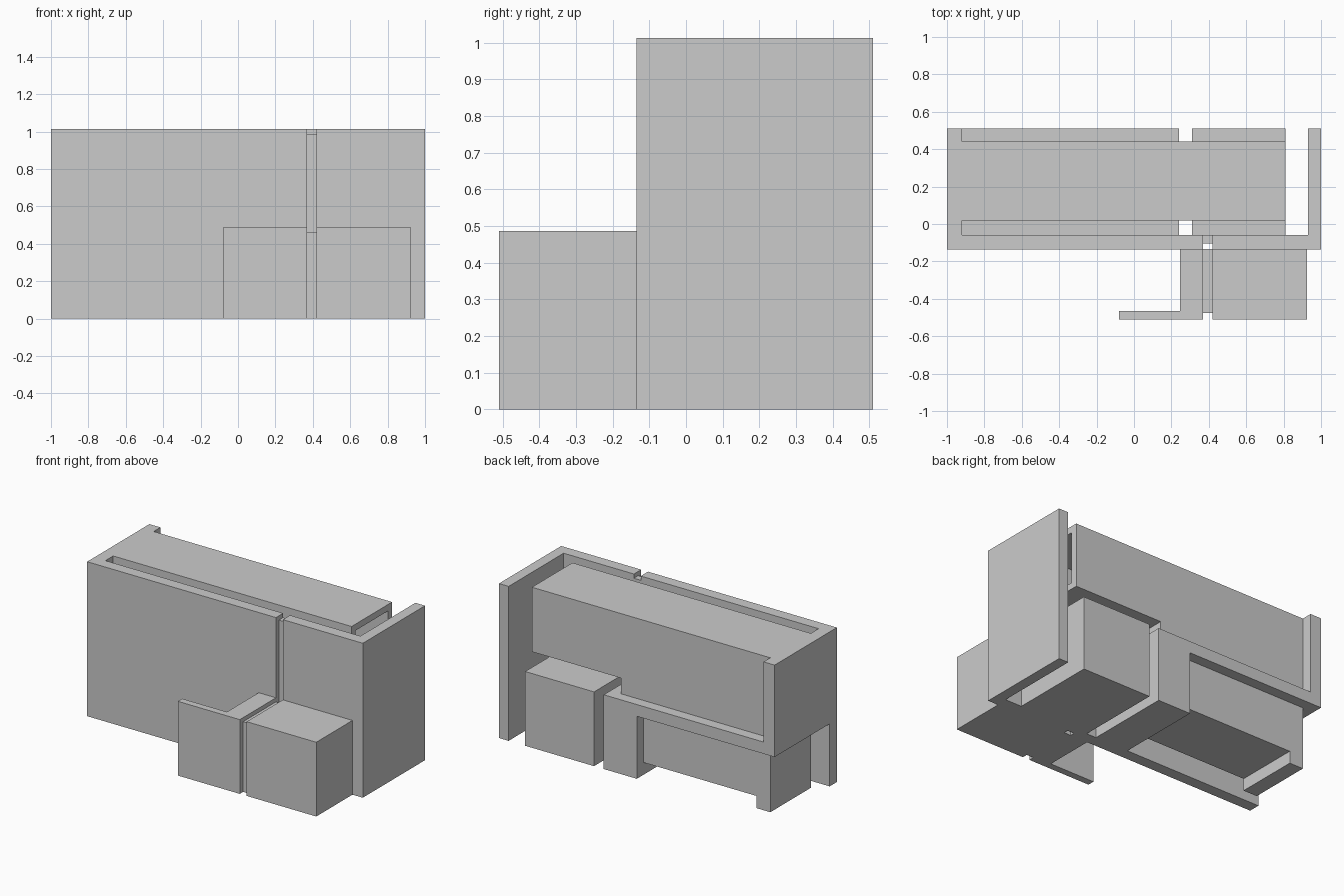
import bpy, bmesh
from mathutils import Vector

if "Cube" in bpy.data.objects:
    bpy.data.objects.remove(bpy.data.objects["Cube"])


def box(name, x, y, z):
    """Axis-aligned box from (min, max) ranges."""
    bm = bmesh.new()
    bmesh.ops.create_cube(bm, size=1)
    for v in bm.verts:
        v.co = Vector([r[0] if c < 0 else r[1] for c, r in zip(v.co, (x, y, z))])
    mesh = bpy.data.meshes.new(name)
    bm.to_mesh(mesh)
    bm.free()
    ob = bpy.data.objects.new(name, mesh)
    bpy.context.collection.objects.link(ob)
    return ob


def hollow_end(ob, wall, depth):
    """Sink a pocket into the +x end of a box."""
    bm = bmesh.new()
    bm.from_mesh(ob.data)
    bm.normal_update()
    end = max(bm.faces, key=lambda f: f.calc_center_median().x)
    bmesh.ops.inset_region(bm, faces=[end], thickness=wall)
    inner = bmesh.ops.extrude_discrete_faces(bm, faces=[end])["faces"]
    bmesh.ops.translate(bm, verts=inner[0].verts, vec=(-depth, 0, 0))
    bm.to_mesh(ob.data)
    bm.free()


H, LOW = 1.013, 0.487           # full height, half height
YF, YI, YB = -0.135, -0.06, 0.51  # front wall outside, inside, back edge

# Front wall and bench front, each split by a shallow vertical groove
box("front_wall_left", (-1, 0.37), (YF, YI), (0, H))
box("front_wall_groove", (0.37, 0.42), (-0.105, YI), (0, 0.985))
box("front_wall_right", (0.42, 1), (YF, YI), (0, H))
box("bench_left", (0.245, 0.37), (-0.51, YF), (0, LOW))
box("bench_groove", (0.37, 0.42), (-0.475, YF), (0, 0.46))
box("bench_right", (0.42, 0.925), (-0.51, YF), (0, LOW))
box("bench_wing", (-0.08, 0.245), (-0.51, -0.465), (0, LOW))

# End walls: full-height on the right, raised on the left
box("right_wall", (0.93, 1), (YI, YB), (0, H))
box("left_wall", (-1, -0.92), (YI, YB), (0.41, H))

# Long upper cabinet, open at its right end
upper = box("upper_cabinet", (-0.92, 0.81), (0.02, 0.44), (0.59, H))
hollow_end(upper, 0.06, 1.6)

# Lower storey: right block, middle block, ledge and inner body with foot
box("right_block", (0.31, 0.81), (YI, YB), (0, LOW))
box("middle_block", (0, 0.24), (YI, YB), (0, LOW))
box("ledge", (-0.92, 0), (YI, YB), (0.41, LOW))
box("inner_body", (-0.92, 0), (0.02, 0.44), (0.08, 0.41))
box("inner_neck", (-0.92, 0.165), (0.02, 0.44), (LOW, 0.59))
box("foot", (-0.92, -0.82), (0.02, 0.44), (0, 0.08))
